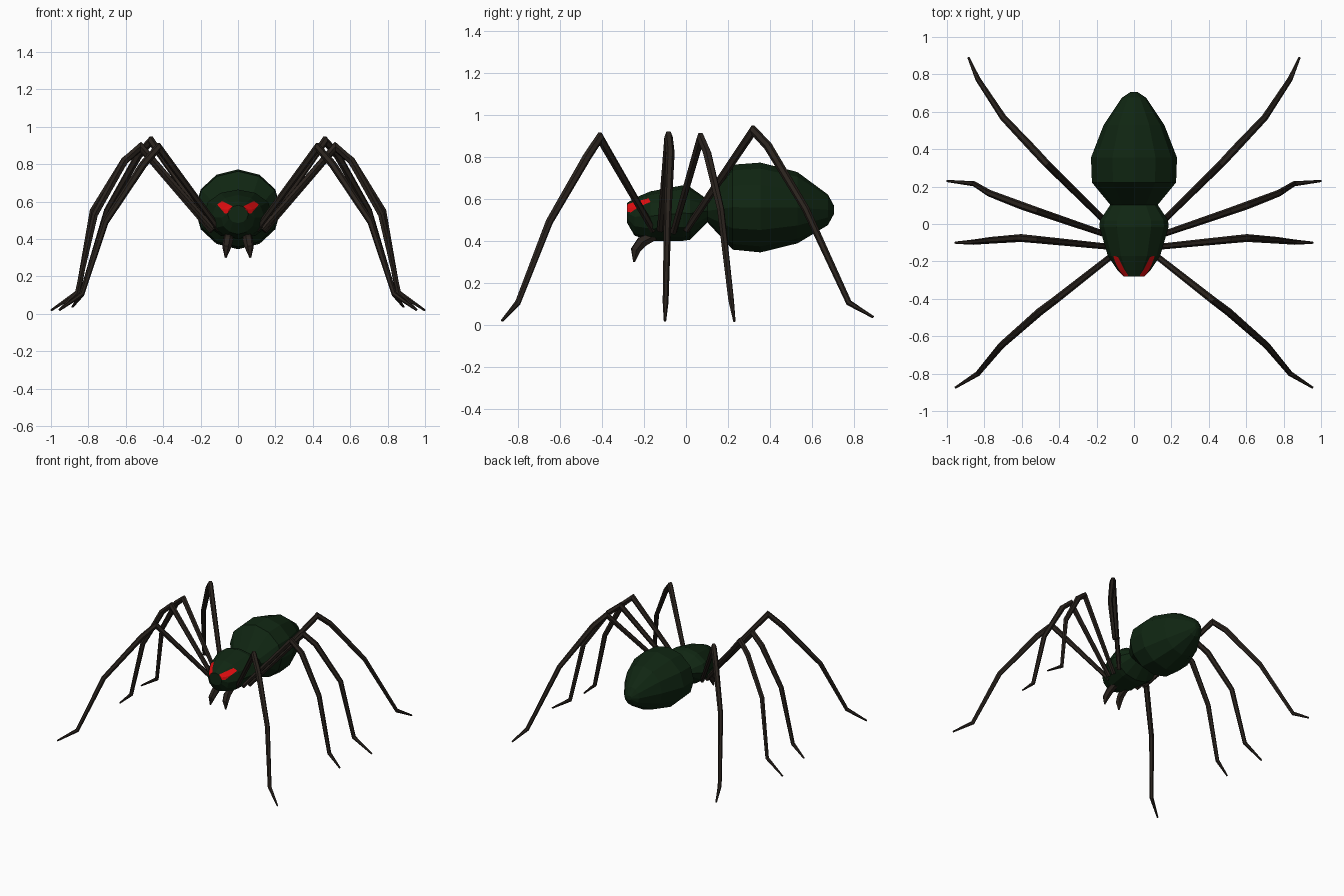
import bpy, bmesh, math
from mathutils import Vector

if "Cube" in bpy.data.objects:
    bpy.data.objects.remove(bpy.data.objects["Cube"])


def material(name, color):
    m = bpy.data.materials.new(name)
    m.diffuse_color = (*color, 1)
    m.use_nodes = True
    m.node_tree.nodes["Principled BSDF"].inputs["Base Color"].default_value = m.diffuse_color
    return m


GREEN = material("dark green", (0.005, 0.019, 0.006))
BROWN = material("dark brown", (0.022, 0.016, 0.012))
RED = material("bright red", (0.75, 0.004, 0.005))


def skin(bm, rings):
    """Bridge equal-sized vertex rings and cap both ends."""
    loops = [[bm.verts.new(p) for p in ring] for ring in rings]
    n = len(loops[0])
    for a, b in zip(loops, loops[1:]):
        for i in range(n):
            j = (i + 1) % n
            bm.faces.new((a[i], a[j], b[j], b[i]))
    bm.faces.new(loops[0])
    bm.faces.new(loops[-1])
    bmesh.ops.recalc_face_normals(bm, faces=bm.faces)


def finish(bm, name, *mats):
    mesh = bpy.data.meshes.new(name)
    bm.to_mesh(mesh)
    bm.free()
    for m in mats:
        mesh.materials.append(m)
    ob = bpy.data.objects.new(name, mesh)
    bpy.context.collection.objects.link(ob)
    return ob


def body(sections, sides=12):
    """Faceted body from (y, half width, bottom, top) sections."""
    bm = bmesh.new()
    rings = []
    for y, hw, lo, hi in sections:
        angles = [math.tau * i / sides for i in range(sides)]
        rings.append([(hw * math.sin(a), y, (lo + hi) / 2 + (hi - lo) / 2 * math.cos(a))
                      for a in angles])
    skin(bm, rings)
    return bm


def limb(name, points, radii, sides=6):
    """Tapered, mitred limb along a bent path, mirrored to the other side."""
    pts = [Vector(p) for p in points]
    rings = []
    for i, (p, r) in enumerate(zip(pts, radii)):
        d0 = (p - pts[max(i - 1, 0)]).normalized()
        d1 = (pts[min(i + 1, len(pts) - 1)] - p).normalized()
        t = (d0 + d1).normalized()
        span = pts[-1] - pts[0]
        side = Vector((-span.y, span.x, 0)).normalized()
        side = (side - t * side.dot(t)).normalized()
        up = t.cross(side)
        stretch = 1 / max(t.dot(d1 if i == 0 else d0), 0.6)
        rings.append([p + side * r * math.cos(math.tau * k / sides)
                      + up * r * stretch * math.sin(math.tau * k / sides)
                      for k in range(sides)])
    bm = bmesh.new()
    skin(bm, rings)
    ob = finish(bm, name, BROWN)
    ob.modifiers.new("mirror", 'MIRROR')
    return ob


# Abdomen
finish(body([(0.10, 0.125, 0.49, 0.595), (0.222, 0.225, 0.358, 0.762),
             (0.355, 0.23, 0.345, 0.772), (0.53, 0.162, 0.388, 0.727),
             (0.675, 0.065, 0.475, 0.62), (0.705, 0.02, 0.53, 0.565)]),
       "abdomen", GREEN)

# Head and thorax
bm = body([(-0.28, 0.055, 0.485, 0.58), (-0.245, 0.09, 0.425, 0.603),
           (-0.17, 0.14, 0.40, 0.635), (-0.015, 0.185, 0.40, 0.664),
           (0.02, 0.182, 0.405, 0.655), (0.105, 0.125, 0.49, 0.595)])

# Eyes: cut their outlines into the front faces, then colour the inside
eye = [(0.03, 0.575), (0.085, 0.602), (0.112, 0.585), (0.07, 0.535), (0.055, 0.538)]
for s in (1, -1):
    outline = [Vector((s * x, 0, z)) for x, z in eye]
    mid = sum(outline, Vector()) / len(outline)
    planes = []
    for a, b in zip(outline, outline[1:] + outline[:1]):
        n = Vector((b.z - a.z, 0, a.x - b.x)).normalized()
        planes.append((a, n if n.dot(mid - a) < 0 else -n))
    for a, n in planes:
        faces = [f for f in bm.faces if f.calc_center_median().y < -0.18]
        edges = {e for f in faces for e in f.edges}
        verts = {v for f in faces for v in f.verts}
        bmesh.ops.bisect_plane(bm, geom=faces + list(edges) + list(verts),
                               dist=1e-5, plane_co=a, plane_no=n)
    for f in bm.faces:
        c = f.calc_center_median()
        if c.y < -0.18 and all((c - a).dot(n) < 0 for a, n in planes):
            f.material_index = 1
finish(bm, "head_and_thorax", GREEN, RED)

# Legs: hip, knee, shin, lower shin, ankle, tip
radii = (0.016, 0.020, 0.021, 0.018, 0.014, 0.006)
legs = {
    "front_leg": [(0.10, -0.155, 0.45), (0.425, -0.41, 0.89), (0.505, -0.47, 0.80),
                  (0.71, -0.65, 0.49), (0.835, -0.80, 0.105), (0.955, -0.875, 0.02)],
    "second_leg": [(0.13, -0.122, 0.45), (0.52, -0.083, 0.895), (0.605, -0.075, 0.82),
                   (0.765, -0.087, 0.53), (0.86, -0.097, 0.11), (0.955, -0.10, 0.02)],
    "third_leg": [(0.14, -0.06, 0.44), (0.52, 0.07, 0.89), (0.605, 0.10, 0.82),
                  (0.775, 0.165, 0.55), (0.855, 0.215, 0.115), (1.0, 0.23, 0.018)],
    "back_leg": [(0.14, 0.00, 0.45), (0.465, 0.32, 0.925), (0.53, 0.39, 0.85),
                 (0.70, 0.57, 0.55), (0.835, 0.775, 0.105), (0.885, 0.89, 0.037)],
}
for name, path in legs.items():
    limb(name, path, radii)

# Fangs
limb("fang", [(0.05, -0.15, 0.425), (0.053, -0.21, 0.395), (0.06, -0.24, 0.355),
              (0.066, -0.247, 0.30)], (0.024, 0.028, 0.024, 0.005))
